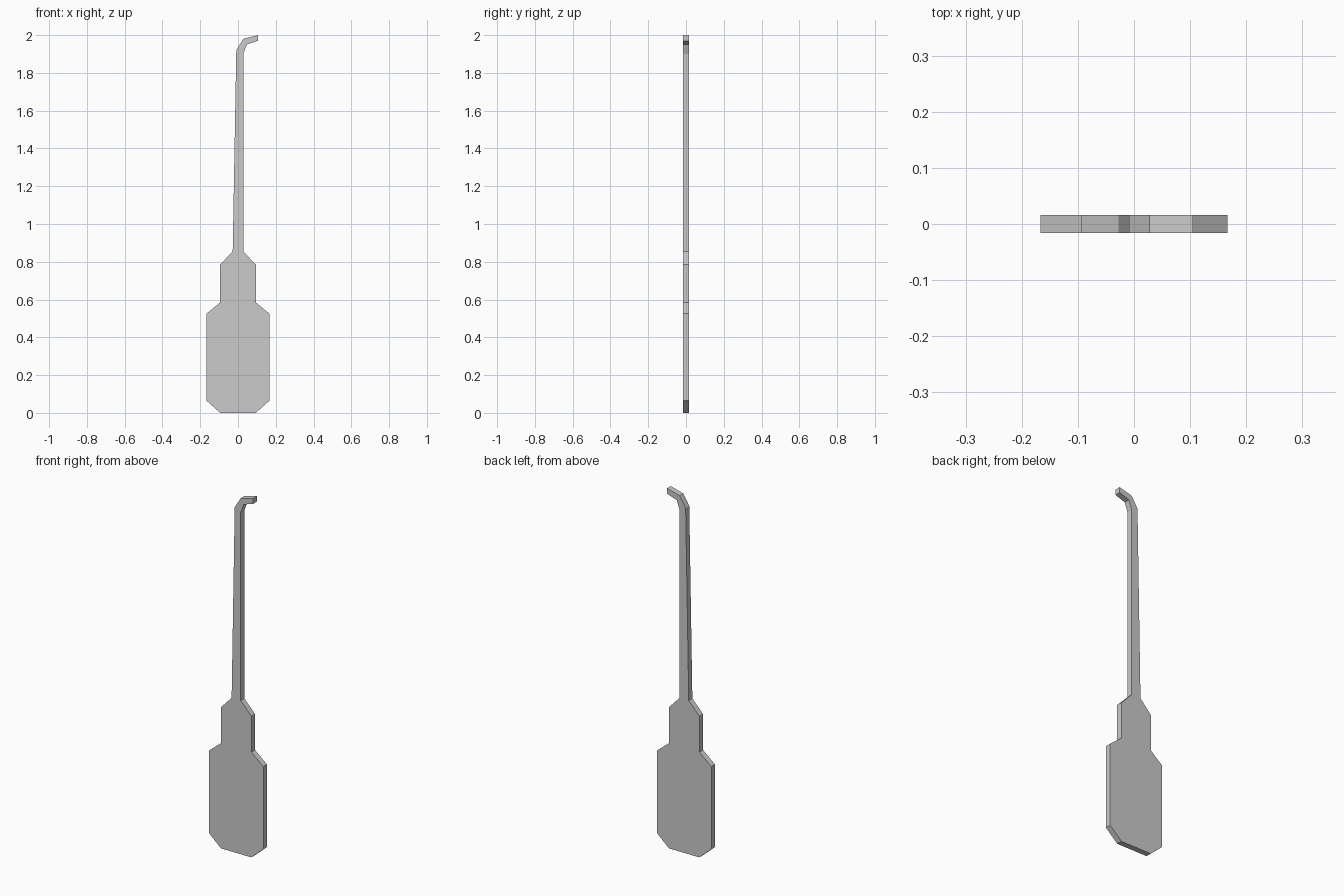
import bpy, bmesh

if "Cube" in bpy.data.objects:
    bpy.data.objects.remove(bpy.data.objects["Cube"])

HALF_T = 0.016  # half of the plate thickness

# Right half of the stepped handle outline, bottom to top
handle_half = [(0.094, 0.0), (0.167, 0.065), (0.167, 0.525),
               (0.094, 0.585), (0.094, 0.785), (0.028, 0.855)]
# Thin shaft with the bent tip, up the right side and back down the left
hook = [(0.028, 1.90), (0.046, 1.95), (0.105, 1.97),
        (0.105, 2.0), (0.028, 1.98), (-0.009, 1.92)]
outline = handle_half + hook + [(-x, z) for x, z in reversed(handle_half)]

# Flat one-piece plate extruded from the outline
bm = bmesh.new()
face = bm.faces.new([bm.verts.new((x, -HALF_T, z)) for x, z in outline])
ext = bmesh.ops.extrude_face_region(bm, geom=[face], use_keep_orig=True)
verts = [g for g in ext["geom"] if isinstance(g, bmesh.types.BMVert)]
bmesh.ops.translate(bm, verts=verts, vec=(0, 2 * HALF_T, 0))
bmesh.ops.recalc_face_normals(bm, faces=bm.faces)

mesh = bpy.data.meshes.new("hooked_pick")
bm.to_mesh(mesh)
bm.free()
bpy.context.collection.objects.link(bpy.data.objects.new("hooked_pick", mesh))
